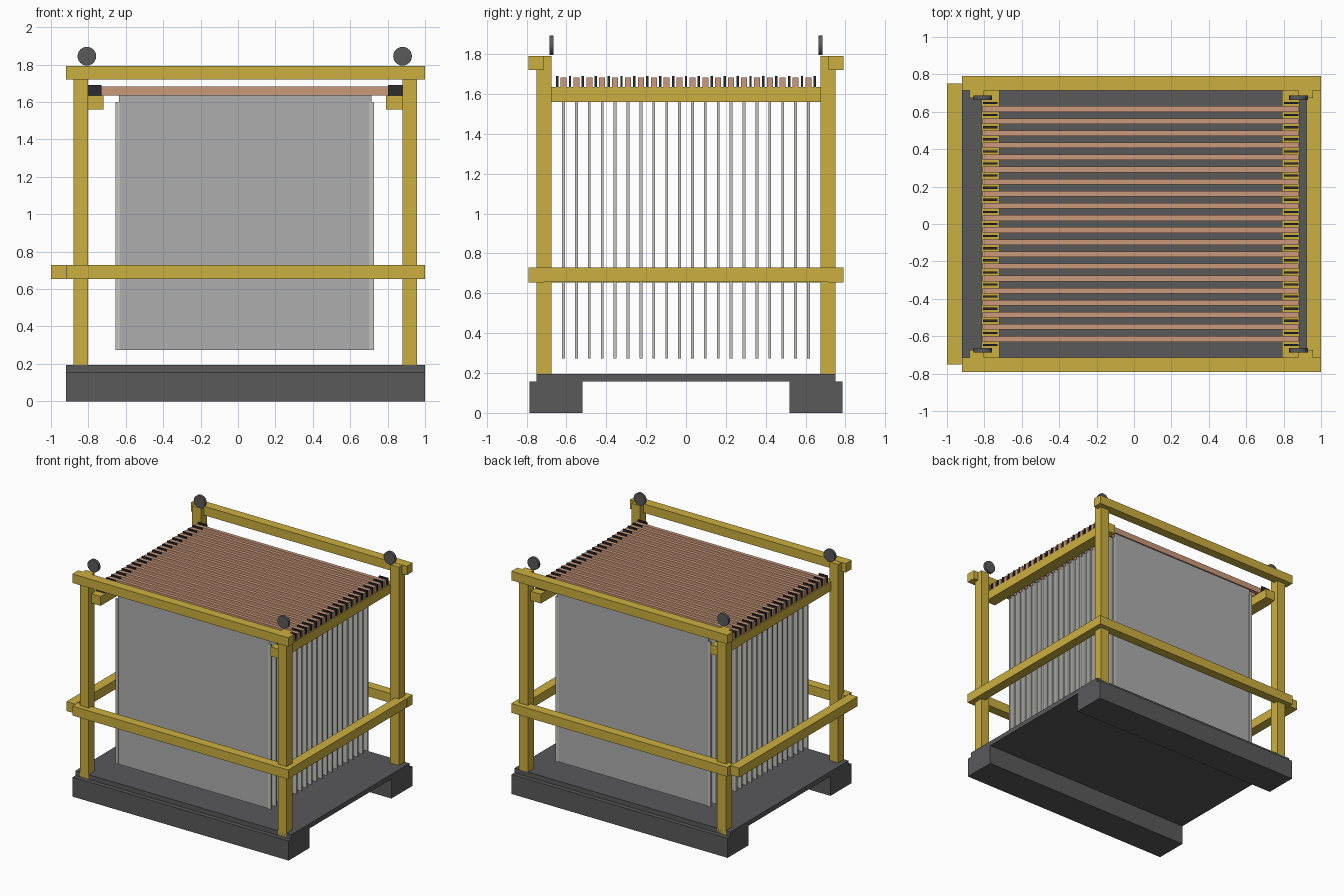
import bpy
import bmesh
import math
from mathutils import Matrix, Vector

if "Cube" in bpy.data.objects:
    bpy.data.objects.remove(bpy.data.objects["Cube"])


def material(name, rgb):
    m = bpy.data.materials.new(name)
    m.diffuse_color = (*rgb, 1)
    m.use_nodes = True
    m.node_tree.nodes["Principled BSDF"].inputs["Base Color"].default_value = m.diffuse_color
    return m


YELLOW = material("yellow_paint", (0.60, 0.43, 0.05))
DARK = material("dark_base", (0.10, 0.10, 0.105))
BLACK = material("black_insulator", (0.025, 0.025, 0.03))
COPPER = material("copper", (0.60, 0.32, 0.20))
SHEET = material("sheet_grey", (0.42, 0.42, 0.42))
EDGE = material("edge_strip", (0.56, 0.56, 0.51))


def boxes(name, mat, ranges):
    """One object made of boxes, each given as (x0, x1, y0, y1, z0, z1)."""
    bm = bmesh.new()
    for x0, x1, y0, y1, z0, z1 in ranges:
        centre = Vector((x0 + x1, y0 + y1, z0 + z1)) / 2
        size = Matrix.Diagonal((x1 - x0, y1 - y0, z1 - z0, 1))
        bmesh.ops.create_cube(bm, size=1, matrix=Matrix.Translation(centre) @ size)
    return finish(name, mat, bm)


def finish(name, mat, bm):
    mesh = bpy.data.meshes.new(name)
    bm.to_mesh(mesh)
    bm.free()
    mesh.materials.append(mat)
    ob = bpy.data.objects.new(name, mesh)
    bpy.context.collection.objects.link(ob)
    return ob


def both_y(x0, x1, y0, y1, z0, z1):
    return [(x0, x1, y0, y1, z0, z1), (x0, x1, -y1, -y0, z0, z1)]


# Base deck on two long skids
boxes("base_deck", DARK, [(-0.92, 1.0, -0.75, 0.75, 0.157, 0.195)])
boxes("base_skids", DARK, both_y(-0.92, 1.0, 0.52, 0.785, 0, 0.157))

# Corner posts
for side, x in (("left", -0.88), ("right", 0.88)):
    boxes(side + "_posts", YELLOW, both_y(x, x + 0.078, 0.675, 0.75, 0.002, 1.79))

# Guard rails
boxes("top_rails", YELLOW, both_y(-0.92, 1.0, 0.715, 0.79, 1.72, 1.792))
boxes("middle_rails", YELLOW, both_y(-0.92, 1.0, 0.715, 0.79, 0.655, 0.73))
boxes("left_side_rail", YELLOW, [(-1.0, -0.922, -0.752, 0.752, 0.655, 0.73)])
boxes("right_side_rail", YELLOW, [(0.922, 0.999, -0.75, 0.75, 0.656, 0.729)])

# Cross beams carrying the hanger bars
boxes("left_support_beam", YELLOW, [(-0.815, -0.72, -0.715, 0.715, 1.56, 1.635)])
boxes("right_support_beam", YELLOW, [(0.79, 0.885, -0.715, 0.715, 1.56, 1.635)])

# Lifting discs on the posts
for side, x in (("left", -0.808), ("right", 0.88)):
    for end, y in (("front", -0.675), ("back", 0.675)):
        bm = bmesh.new()
        bmesh.ops.create_cone(
            bm, cap_ends=True, segments=24, radius1=0.05, radius2=0.05, depth=0.022,
            matrix=Matrix.Translation((x, y, 1.845)) @ Matrix.Rotation(math.pi / 2, 4, 'X'))
        finish(f"{end}_{side}_lifting_disc", DARK, bm)

# Row of hanging plates: copper bar, sheet and two edge strips each
PITCH, COUNT = 0.0647, 20
bars, sheets, strips, clips = [], [], [], []
for i in range(COUNT):
    y = (i - (COUNT - 1) / 2) * PITCH
    bars.append((-0.81, 0.88, y - 0.015, y + 0.015, 1.636, 1.683))
    sheets.append((-0.635, 0.71, y - 0.004, y + 0.004, 0.275, 1.64))
    for x0, x1 in ((-0.655, -0.63), (0.70, 0.727)):
        strips.append((x0, x1, y - 0.007, y + 0.007, 0.274, 1.60))

# Insulator clips between the bars
for i in range(COUNT + 1):
    y = (i - COUNT / 2) * PITCH
    for x in (-0.768, 0.84):
        clips.append((x - 0.039, x + 0.039, y - 0.006, y + 0.006, 1.634, 1.69))

boxes("hanger_bars", COPPER, bars)
boxes("plate_sheets", SHEET, sheets)
boxes("plate_edge_strips", EDGE, strips)
boxes("insulator_clips", BLACK, clips)

# Small shoulder at the top of each sheet
boxes("sheet_hanger_tabs", SHEET,
      [(-0.62, 0.715, s[2] + 0.001, s[3] - 0.001, 1.60, 1.645) for s in sheets])
